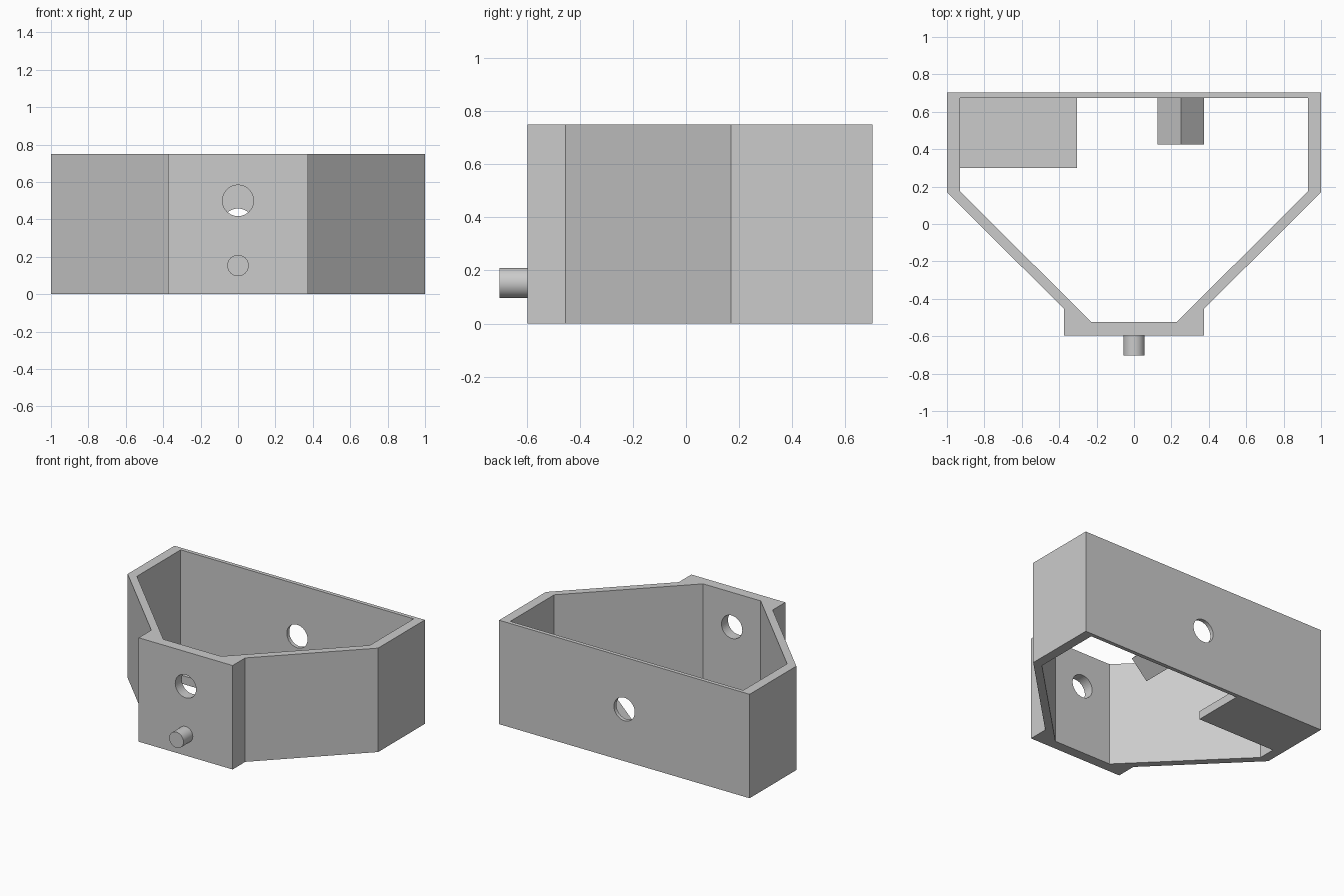
import bpy, bmesh, math

if "Cube" in bpy.data.objects:
    bpy.data.objects.remove(bpy.data.objects["Cube"])

H = 0.75          # wall height
BACK = 0.703      # outer back face
INNER_BACK = 0.675


def prism(name, points, z0, z1):
    """Extrude a plan outline upwards from z0 to z1."""
    bm = bmesh.new()
    face = bm.faces.new([bm.verts.new((x, y, z0)) for x, y in points])
    ext = bmesh.ops.extrude_face_region(bm, geom=[face])
    verts = [g for g in ext["geom"] if isinstance(g, bmesh.types.BMVert)]
    bmesh.ops.translate(bm, vec=(0, 0, z1 - z0), verts=verts)
    bmesh.ops.recalc_face_normals(bm, faces=bm.faces)
    mesh = bpy.data.meshes.new(name)
    bm.to_mesh(mesh)
    bm.free()
    obj = bpy.data.objects.new(name, mesh)
    bpy.context.collection.objects.link(obj)
    return obj


def rod(name, x, z, r, y0, y1, sides=48):
    """Cylinder lying along y."""
    bpy.ops.mesh.primitive_cylinder_add(
        vertices=sides, radius=r, depth=y1 - y0,
        location=(x, (y0 + y1) / 2, z), rotation=(math.pi / 2, 0, 0))
    obj = bpy.context.object
    obj.name = name
    return obj


def cut(target, cutter):
    """Subtract the cutter from the target and discard it."""
    cutter.hide_render = True
    mod = target.modifiers.new("cut", 'BOOLEAN')
    mod.operation = 'DIFFERENCE'
    mod.solver = 'EXACT'
    mod.object = cutter
    bpy.context.view_layer.objects.active = target
    bpy.ops.object.modifier_apply(modifier=mod.name)
    bpy.data.objects.remove(cutter)


def mirrored(half):
    """Complete a right-hand half outline on the left."""
    return half + [(-x, y) for x, y in reversed(half)]


# Open housing: outer outline minus inner outline
housing = prism("housing", mirrored(
    [(1, BACK), (1, 0.17), (0.375, -0.453), (0.375, -0.597)]), 0, H)
cut(housing, prism("cavity", mirrored(
    [(0.93, INNER_BACK), (0.93, 0.175), (0.23, -0.523)]), -0.1, H + 0.1))

# Round holes in the front and back walls
cut(housing, rod("front_hole", 0, 0.5, 0.083, -0.75, -0.4))
cut(housing, rod("back_hole", 0, 0.375, 0.083, 0.6, 0.8))

# Front peg
rod("front_peg", 0, 0.153, 0.057, -0.703, -0.597)
bpy.ops.object.shade_smooth_by_angle(angle=math.radians(30))

# Low corner shelf inside, at the back left
prism("corner_shelf", [(-0.93, 0.3), (-0.305, 0.3),
                       (-0.305, INNER_BACK), (-0.93, INNER_BACK)], 0, 0.06)

# Square bar turned on its edge, on the inside of the back wall
rod("diamond_bar", 0.25, 0.15, 0.125, 0.425, INNER_BACK, sides=4)
